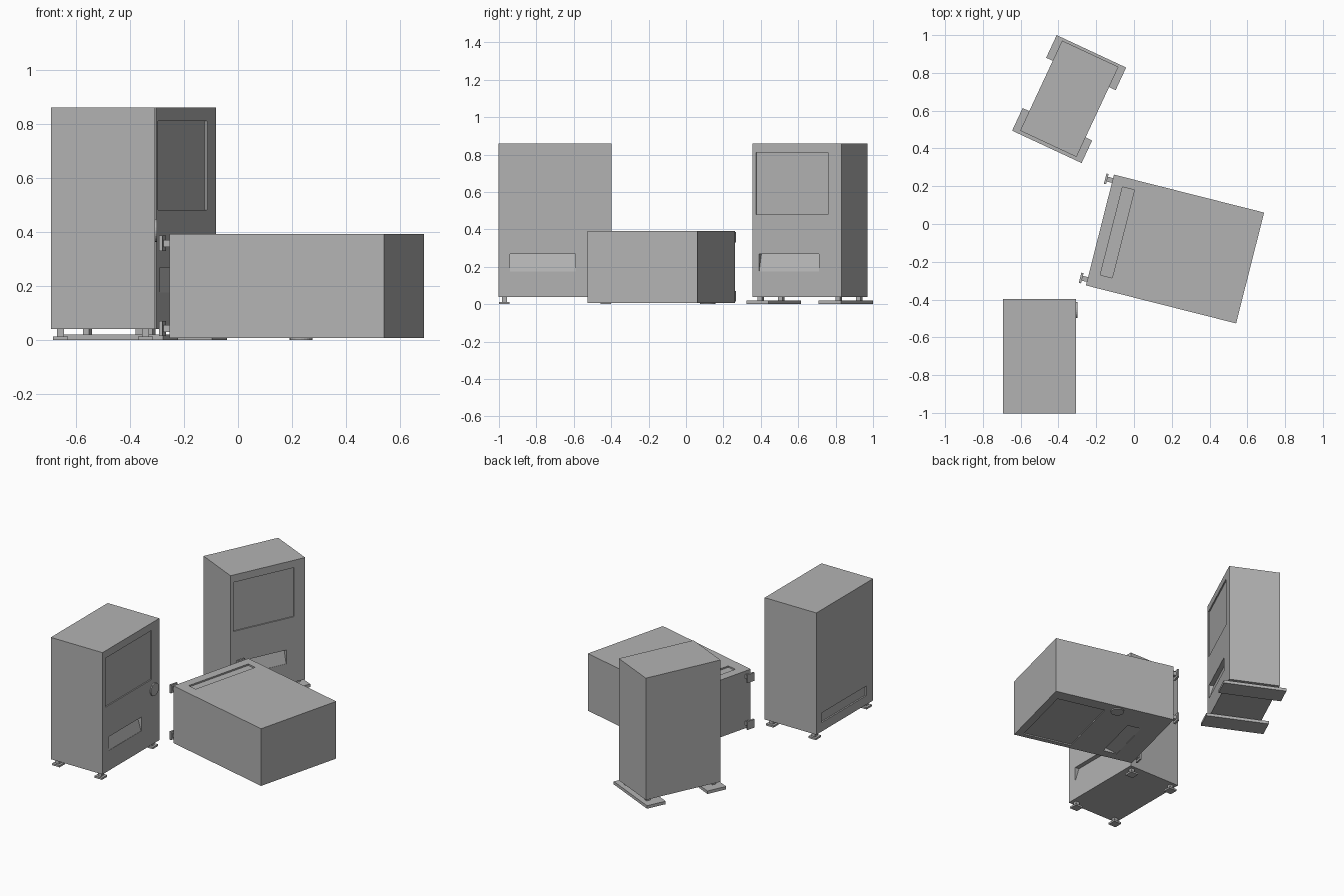
import bpy
import bmesh
from math import radians
from mathutils import Matrix, Vector

if "Cube" in bpy.data.objects:
    bpy.data.objects.remove(bpy.data.objects["Cube"], do_unlink=True)

grey = bpy.data.materials.new("plain_grey")
grey.use_nodes = True
GREY = (0.45, 0.45, 0.45, 1)
grey.diffuse_color = GREY
grey.node_tree.nodes["Principled BSDF"].inputs["Base Color"].default_value = GREY


def add_object(name, bm, place):
    bmesh.ops.recalc_face_normals(bm, faces=bm.faces)
    mesh = bpy.data.meshes.new(name)
    bm.to_mesh(mesh)
    bm.free()
    mesh.materials.append(grey)
    obj = bpy.data.objects.new(name, mesh)
    obj.matrix_world = place
    bpy.context.collection.objects.link(obj)
    return obj


def box(name, low, high, place):
    low, high = Vector(low), Vector(high)
    bm = bmesh.new()
    bmesh.ops.create_cube(bm, size=1)
    for v in bm.verts:
        v.co = (low + high) / 2 + v.co * (high - low)
    return add_object(name, bm, place)


def prism(name, profile, y0, y1, place):
    """Extrude an (x, z) profile along y."""
    bm = bmesh.new()
    face = bm.faces.new([bm.verts.new((x, y0, z)) for x, z in profile])
    moved = bmesh.ops.extrude_face_region(bm, geom=[face])["geom"]
    verts = [g for g in moved if isinstance(g, bmesh.types.BMVert)]
    bmesh.ops.translate(bm, vec=(0, y1 - y0, 0), verts=verts)
    return add_object(name, bm, place)


def carve(body, cutters):
    for cutter in cutters:
        cutter.hide_render = True
        mod = body.modifiers.new("carve", "BOOLEAN")
        mod.operation = "DIFFERENCE"
        mod.solver = "EXACT"
        mod.object = cutter
        bpy.context.view_layer.objects.active = body
        bpy.ops.object.modifier_apply(modifier=mod.name)
        bpy.data.objects.remove(cutter, do_unlink=True)


BASE, TOP = 0.04, 0.86


def cabinet(prefix, hx, hy, place, window, slot, vent=None):
    """Upright cabinet whose display side faces local +x."""
    body = box(prefix + "_cabinet", (-hx, -hy, BASE), (hx, hy, TOP), place)
    cutters = [
        # display window
        box("window_cutter", (hx - 0.008, window[0], 0.48), (hx + 0.02, window[1], 0.81), place),
        # collection slot with a flap leaning inwards at the top
        prism("slot_cutter", [(hx - 0.03, 0.268), (hx + 0.02, 0.268),
                              (hx + 0.02, 0.175), (hx - 0.002, 0.175)], *slot, place),
    ]
    if vent:
        cutters.append(box("vent_cutter", (-hx - 0.02, vent[0], 0.10),
                           (-hx + 0.01, vent[1], 0.165), place))
    carve(body, cutters)
    # short legs under the four corners
    for side, sx in (("front", 1), ("back", -1)):
        for hand, sy in (("left", 1), ("right", -1)):
            x, y, r = sx * (hx - 0.035), sy * (hy - 0.032), 0.013
            box(f"{prefix}_{side}_{hand}_leg", (x - r, y - r, 0.01), (x + r, y + r, BASE), place)


def footed_cabinet(prefix, place):
    hx, hy = 0.1925, 0.3025
    cabinet(prefix, hx, hy, place, (-0.27, 0.22), (-0.24, 0.11), (-0.23, 0.25))
    # square foot pads
    for side, sx in (("front", 1), ("back", -1)):
        for hand, sy in (("left", 1), ("right", -1)):
            x, y, r = sx * (hx - 0.035), sy * (hy - 0.032), 0.028
            box(f"{prefix}_{side}_{hand}_foot", (x - r, y - r, 0), (x + r, y + r, 0.012), place)
    # round coin plate
    bm = bmesh.new()
    spot = Matrix.Translation((hx + 0.003, 0.245, 0.405)) @ Matrix.Rotation(radians(90), 4, "Y")
    bmesh.ops.create_cone(bm, cap_ends=True, segments=24, radius1=0.042, radius2=0.042,
                          depth=0.009, matrix=spot)
    add_object(prefix + "_coin_plate", bm, place)


def railed_cabinet(prefix, place):
    cabinet(prefix, 0.1645, 0.263, place, (-0.242, 0.184), (-0.224, 0.13))
    # two wide cross rails
    for hand, y in (("left", 0.211), ("right", -0.215)):
        box(f"{prefix}_{hand}_rail", (-0.203, y - 0.066, 0), (0.203, y + 0.066, 0.02), place)


footed_cabinet("standing", Matrix.Translation((-0.5, -0.7, 0)))

railed_cabinet("railed", Matrix.Translation((-0.3425, 0.663, 0))
               @ Matrix.Rotation(radians(-25), 4, "Z"))

# same cabinet tipped over onto its display side
footed_cabinet("fallen", Matrix.Translation((-0.219, -0.022, 0.2))
               @ Matrix.Rotation(radians(-14.2), 4, "Z")
               @ Matrix.Rotation(radians(90), 4, "Y"))
